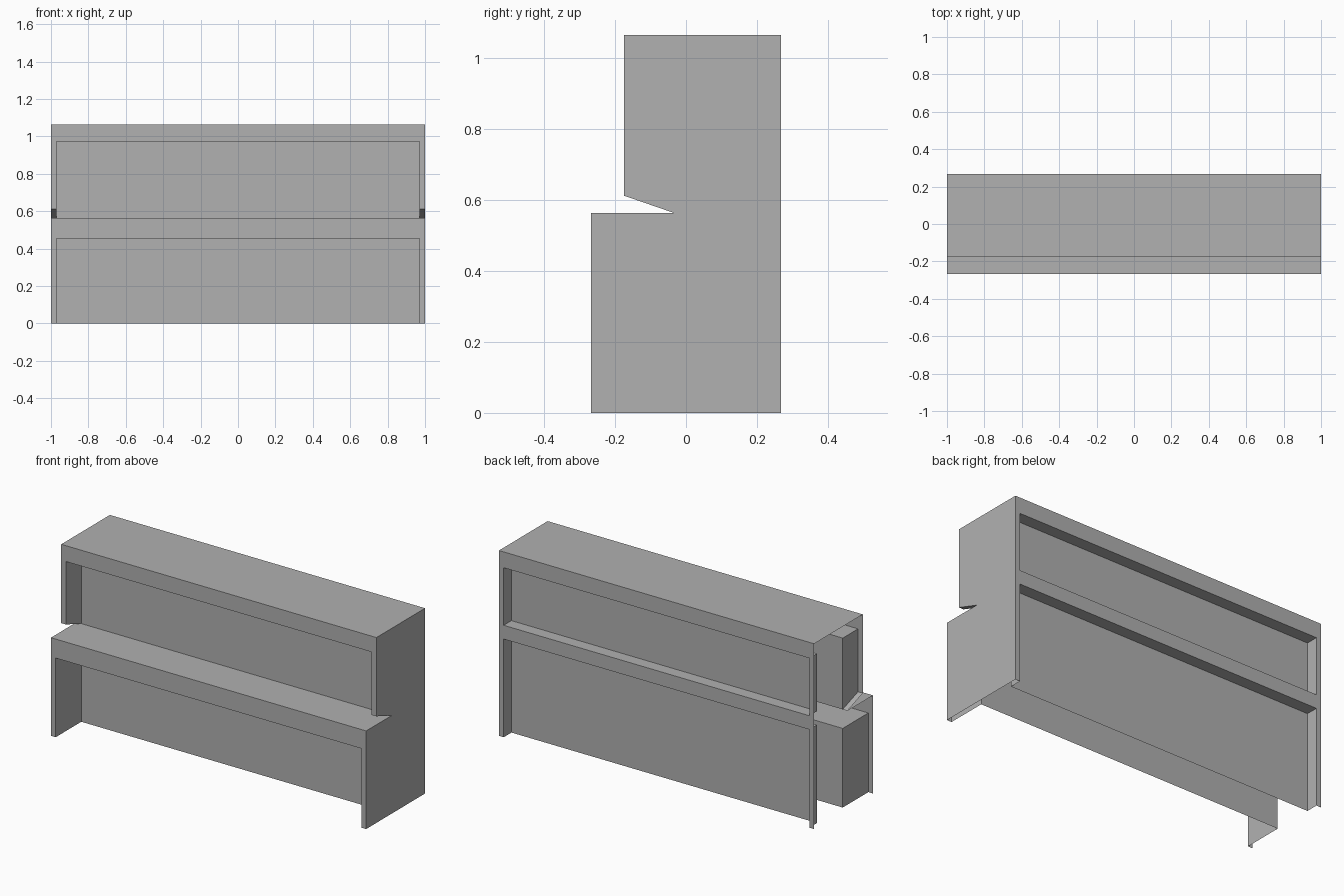
import bpy, bmesh

if "Cube" in bpy.data.objects:
    bpy.data.objects.remove(bpy.data.objects["Cube"])

# key depths (y) and heights (z)
FRONT, UPPER, INNER, INSET, BACK = -0.267, -0.174, -0.035, 0.197, 0.267
TOP, HEAD, SLANT, SHELF, LOW = 1.063, 0.972, 0.611, 0.563, 0.454
RAIL = 0.642                      # top of the rear middle rail
END, JAMB = 1.0, 0.97             # outer side and recess side (x)
COLUMNS = [(-END, -JAMB), (JAMB, END)]
CENTRE = [(-JAMB, JAMB)]
FULL = [COLUMNS[0], CENTRE[0], COLUMNS[1]]

bm = bmesh.new()


def face(points):
    return bm.faces.new([bm.verts.new(p) for p in points])


def ribbon(path, spans):
    """Sweep a y-z path along x over each span."""
    for x0, x1 in spans:
        for (y0, z0), (y1, z1) in zip(path, path[1:]):
            face([(x0, y0, z0), (x1, y0, z0), (x1, y1, z1), (x0, y1, z1)])


def recess(path, closing=()):
    """Sunken panel: centre surfaces plus a side wall at each jamb.
    closing holds the extra wall corner on the face it is cut from."""
    ribbon(path, CENTRE)
    for x in (-JAMB, JAMB):
        face([(x, y, z) for y, z in [*path, *closing]])


# top with its front and back header, shelf with its fascia, rear rail
ribbon([(BACK, HEAD), (BACK, TOP), (UPPER, TOP), (UPPER, HEAD)], FULL)
ribbon([(INNER, SHELF), (FRONT, SHELF), (FRONT, LOW)], FULL)
ribbon([(BACK, SHELF), (BACK, RAIL)], FULL)

# narrow posts beside the recesses
ribbon([(UPPER, HEAD), (UPPER, SLANT), (INNER, SHELF)], COLUMNS)
ribbon([(FRONT, LOW), (FRONT, 0)], COLUMNS)
ribbon([(BACK, HEAD), (BACK, RAIL)], COLUMNS)
ribbon([(BACK, SHELF), (BACK, 0)], COLUMNS)

# front and back recessed panels
recess([(UPPER, HEAD), (INNER, HEAD), (INNER, SHELF)], [(UPPER, SLANT)])
recess([(FRONT, LOW), (INNER, LOW), (INNER, 0)], [(FRONT, 0)])
recess([(BACK, HEAD), (INSET, HEAD), (INSET, RAIL), (BACK, RAIL)])
recess([(BACK, SHELF), (INSET, SHELF), (INSET, 0)], [(BACK, 0)])

# right end panel (the left end and the underside are open)
face([(END, y, z) for y, z in [
    (FRONT, 0), (BACK, 0), (BACK, SHELF), (BACK, RAIL), (BACK, HEAD),
    (BACK, TOP), (UPPER, TOP), (UPPER, HEAD), (UPPER, SLANT),
    (INNER, SHELF), (FRONT, SHELF), (FRONT, LOW)]])

# weld into one shell facing outward
bmesh.ops.remove_doubles(bm, verts=bm.verts[:], dist=1e-4)
bmesh.ops.recalc_face_normals(bm, faces=bm.faces[:])
bm.normal_update()
end_panel = max(bm.faces, key=lambda f: f.calc_center_median().x)
if end_panel.normal.x < 0:
    bmesh.ops.reverse_faces(bm, faces=bm.faces[:])

mesh = bpy.data.meshes.new("cabinet_shell")
bm.to_mesh(mesh)
bm.free()

# mid-grey paint
paint = bpy.data.materials.new("mid_grey")
paint.diffuse_color = (0.44, 0.44, 0.44, 1)
paint.use_nodes = True
paint.node_tree.nodes["Principled BSDF"].inputs["Base Color"].default_value = paint.diffuse_color
mesh.materials.append(paint)
bpy.context.collection.objects.link(bpy.data.objects.new("cabinet_shell", mesh))
